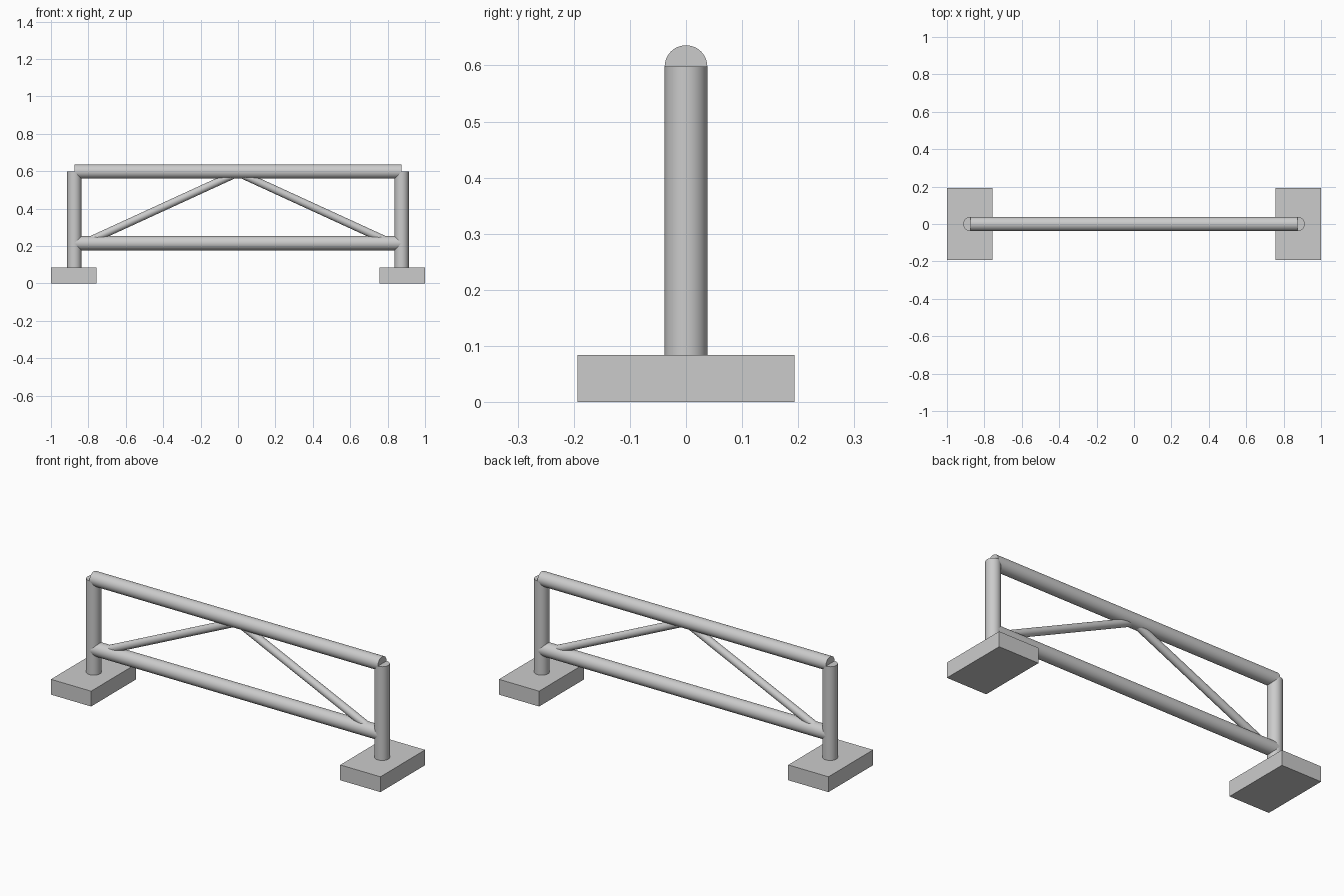
import bpy
from mathutils import Vector

cube = bpy.data.objects.get("Cube")
if cube:
    bpy.data.objects.remove(cube, do_unlink=True)

# Single grey finish
grey = bpy.data.materials.new("light_grey")
grey.use_nodes = True
colour = (0.6, 0.6, 0.6, 1)
grey.diffuse_color = colour
grey.node_tree.nodes["Principled BSDF"].inputs["Base Color"].default_value = colour


def tube(name, start, end, radius):
    """Capped smooth cylinder between two points."""
    a, b = Vector(start), Vector(end)
    bpy.ops.mesh.primitive_cylinder_add(vertices=48, radius=radius,
                                        depth=(b - a).length, location=(a + b) / 2)
    ob = bpy.context.object
    ob.rotation_euler = (b - a).to_track_quat('Z', 'Y').to_euler()
    ob.name = name
    ob.data.materials.append(grey)
    bpy.ops.object.shade_smooth_by_angle()


def block(name, centre, size):
    bpy.ops.mesh.primitive_cube_add(size=1, location=centre)
    ob = bpy.context.object
    ob.scale = size
    ob.name = name
    ob.data.materials.append(grey)


POST_X, RADIUS, TOP_Z, LOW_Z, PAD_H = 0.875, 0.038, 0.598, 0.215, 0.084

# Horizontal rails
for name, z in (("top_rail", TOP_Z), ("lower_rail", LOW_Z)):
    tube(name, (-POST_X, 0, z), (POST_X, 0, z), RADIUS)

# Mirrored footings, posts and diagonal braces
for side, s in (("left", 1), ("right", -1)):
    block(side + "_footing", (s * 0.878, 0, PAD_H / 2), (0.244, 0.387, PAD_H))
    tube(side + "_post", (s * POST_X, 0, PAD_H / 2), (s * POST_X, 0, TOP_Z), RADIUS)
    tube(side + "_brace", (s * 0.835, 0, 0.209), (0, 0, 0.592), 0.021)
